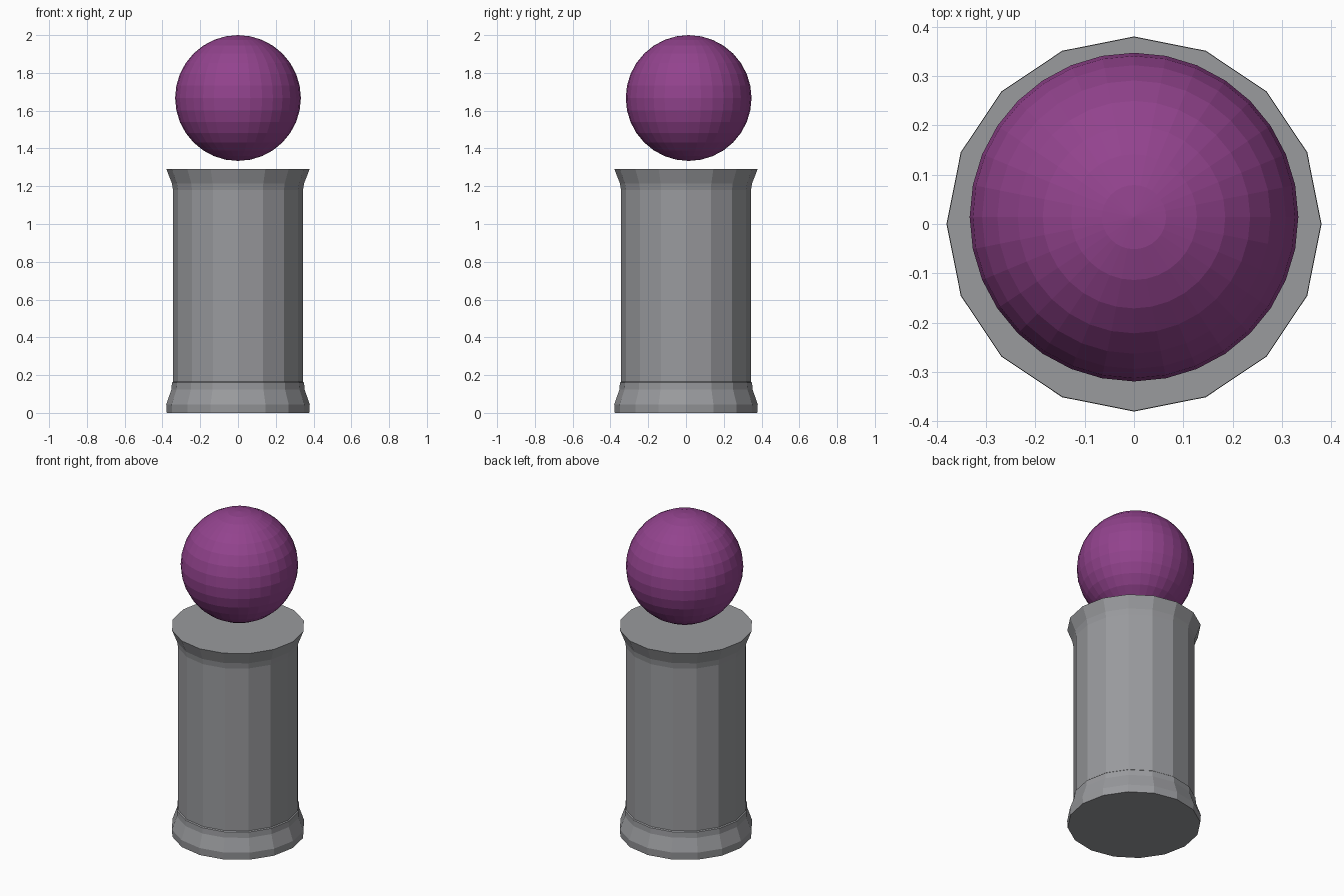
import bpy, bmesh, math

if "Cube" in bpy.data.objects:
    bpy.data.objects.remove(bpy.data.objects["Cube"])


def material(name, rgb):
    m = bpy.data.materials.new(name)
    m.diffuse_color = (*rgb, 1.0)
    m.use_nodes = True
    m.node_tree.nodes["Principled BSDF"].inputs["Base Color"].default_value = m.diffuse_color
    return m


def add_object(name, bm, mat):
    bmesh.ops.recalc_face_normals(bm, faces=bm.faces)
    me = bpy.data.meshes.new(name)
    bm.to_mesh(me)
    bm.free()
    me.materials.append(mat)
    ob = bpy.data.objects.new(name, me)
    bpy.context.collection.objects.link(ob)
    return ob


grey = material("stone grey", (0.32, 0.325, 0.34))
purple = material("purple", (0.29, 0.056, 0.27))

# Pedestal: 16-sided turned column with flared base and rim, closed at both ends
SIDES = 16
profile = [(0.377, 0.0), (0.38, 0.045), (0.352, 0.125), (0.35, 0.16), (0.344, 0.165),
           (0.344, 1.18), (0.35, 1.215), (0.379, 1.29)]
bm = bmesh.new()
rings = []
for r, z in profile:
    angles = [2 * math.pi * i / SIDES for i in range(SIDES)]
    rings.append([bm.verts.new((r * math.cos(a), r * math.sin(a), z)) for a in angles])
for low, high in zip(rings, rings[1:]):
    for i in range(SIDES):
        j = (i + 1) % SIDES
        bm.faces.new((low[i], low[j], high[j], high[i]))
bm.faces.new(rings[0][::-1])
bm.faces.new(rings[-1])
add_object("pedestal", bm, grey)

# Ball: faceted sphere floating just above the pedestal
bm = bmesh.new()
bmesh.ops.create_uvsphere(bm, u_segments=32, v_segments=16, radius=0.333)
ball = add_object("floating_ball", bm, purple)
ball.location = (0, 0.014, 1.667)
